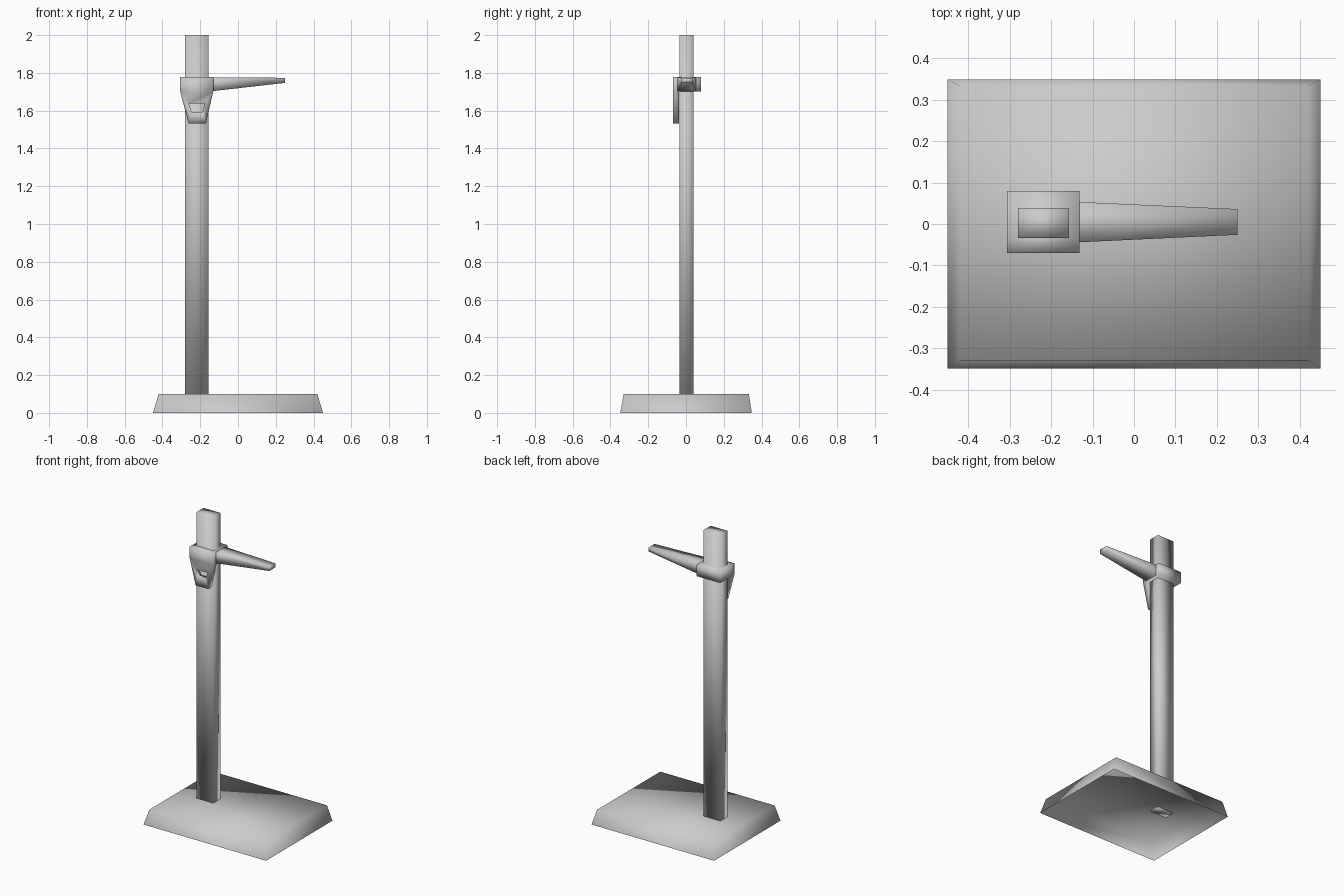
import bpy, bmesh

if "Cube" in bpy.data.objects:
    bpy.data.objects.remove(bpy.data.objects["Cube"])

grey = bpy.data.materials.new("plain_grey")
grey.diffuse_color = (0.6, 0.6, 0.6, 1)
grey.use_nodes = True
grey.node_tree.nodes["Principled BSDF"].inputs["Base Color"].default_value = grey.diffuse_color


def finish(bm, name):
    """Turn a bmesh into a soft-shaded grey object."""
    mesh = bpy.data.meshes.new(name)
    bm.to_mesh(mesh)
    bm.free()
    mesh.materials.append(grey)
    for p in mesh.polygons:
        p.use_smooth = True
    obj = bpy.data.objects.new(name, mesh)
    bpy.context.collection.objects.link(obj)
    return obj


def tapered_box(axis, ends, sections):
    """Box along an axis; each end has a section ((lo, hi), (lo, hi))."""
    bm = bmesh.new()
    bmesh.ops.create_cube(bm, size=2)
    others = [a for a in range(3) if a != axis]
    for v in bm.verts:
        side = [int(c > 0) for c in v.co]
        e = side[axis]
        v.co[axis] = ends[e]
        for a, span in zip(others, sections[e]):
            v.co[a] = span[side[a]]
    bm.normal_update()
    return bm


def drop_end(bm, axis):
    """Open the box at the low end of an axis."""
    f = min(bm.faces, key=lambda f: f.calc_center_median()[axis])
    bmesh.ops.delete(bm, geom=[f], context='FACES')


# Base: sloped tray, hollow underneath
base = tapered_box(2, (0, 0.1), (((-0.45, 0.45), (-0.348, 0.348)),
                                 ((-0.42, 0.42), (-0.33, 0.333))))
drop_end(base, 2)
finish(base, "base")

# Post
section = ((-0.28, -0.157), (-0.034, 0.039))
finish(tapered_box(2, (0.0995, 2.0), (section, section)), "post")

# Arm: tapers to the right, flat on top
arm = tapered_box(0, (-0.131, 0.249), (((-0.044, 0.053), (1.704, 1.776)),
                                       ((-0.026, 0.036), (1.747, 1.774))))
drop_end(arm, 0)
finish(arm, "arm")

# Collar around the post
section = ((-0.306, -0.131), (-0.07, 0.079))
collar = tapered_box(2, (1.702, 1.777), (section, section))

# Front flap: the front strip of the underside, pulled down and narrowed
bmesh.ops.bisect_plane(collar, geom=collar.verts[:] + collar.edges[:] + collar.faces[:],
                       plane_co=(0, -0.037, 0), plane_no=(0, 1, 0))
collar.normal_update()
under = [f for f in collar.faces
         if f.normal.z < -0.9 and f.calc_center_median().y < -0.037]
tip = bmesh.ops.extrude_discrete_faces(collar, faces=under)["faces"][0]
mid = tip.calc_center_median().x
for v in tip.verts:
    v.co.x = -0.262 if v.co.x < mid else -0.17
    v.co.z = 1.532
collar.normal_update()

# Window through the flap
panes = [f for f in collar.faces
         if abs(f.normal.y) > 0.9 and f.calc_center_median().z < 1.7]
bmesh.ops.inset_individual(collar, faces=panes, thickness=0.01)
rims = []
for f in panes:
    c = f.calc_center_median()
    for v in f.verts:
        top, right = v.co.z > c.z, v.co.x > c.x
        v.co.x = ((-0.246, -0.188), (-0.261, -0.176))[top][right]
        v.co.z = 1.638 if top else 1.593
    rims += list(f.edges)
bmesh.ops.delete(collar, geom=panes, context='FACES_ONLY')
bmesh.ops.bridge_loops(collar, edges=rims)
bmesh.ops.recalc_face_normals(collar, faces=collar.faces[:])
finish(collar, "collar_with_flap")
